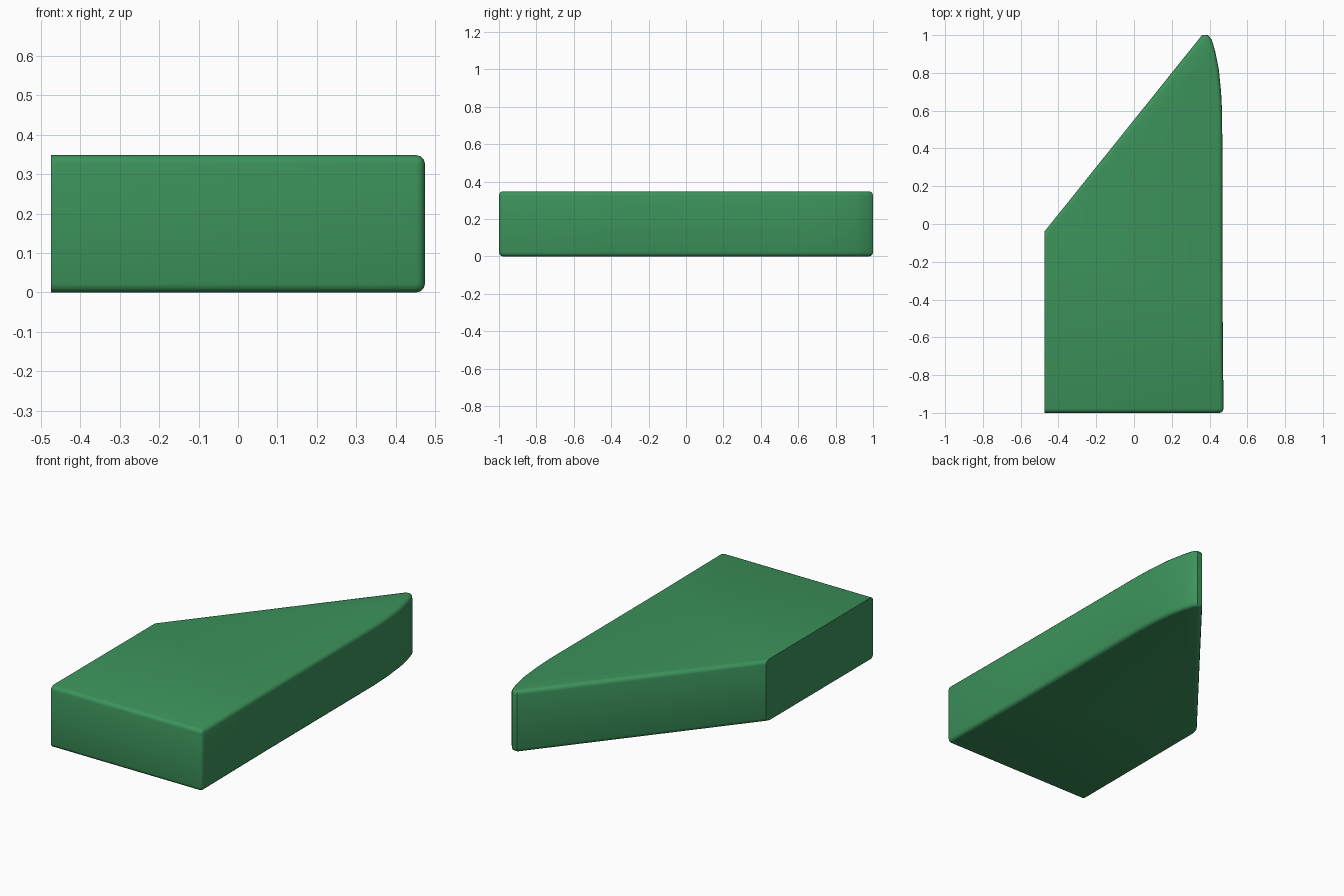
import bpy, bmesh

if "Cube" in bpy.data.objects:
    bpy.data.objects.remove(bpy.data.objects["Cube"])

HEIGHT, CUT_X, BEVEL = 0.348, -0.474, 0.022

# Plan outline, run past the flat left side which is cut off later
outline = [(-0.62, -1.0), (0.474, -1.0), (0.469, -0.42), (0.467, 0.58),
           (0.461, 0.70), (0.449, 0.82), (0.431, 0.91), (0.412, 0.975),
           (0.392, 1.0), (0.360, 1.0), (-0.62, -0.222)]

# Slab extruded from the outline
bm = bmesh.new()
base = bm.faces.new([bm.verts.new((x, y, 0)) for x, y in outline])
res = bmesh.ops.extrude_face_region(bm, geom=[base])
for v in res["geom"]:
    if isinstance(v, bmesh.types.BMVert):
        v.co.z = HEIGHT
bmesh.ops.recalc_face_normals(bm, faces=bm.faces)

# Round the rims and the front right upright corner
rims = [e for e in bm.edges
        if abs(e.verts[0].co.z - e.verts[1].co.z) < 1e-5
        or all(v.co.x > 0.4 and v.co.y < -0.9 for v in e.verts)]
bmesh.ops.bevel(bm, geom=rims, offset=BEVEL, offset_type='OFFSET',
                segments=3, profile=0.5, affect='EDGES', clamp_overlap=True)

# Slice off the left side, leaving a sharp flat face
cut = bmesh.ops.bisect_plane(bm, geom=bm.verts[:] + bm.edges[:] + bm.faces[:],
                             plane_co=(CUT_X, 0, 0), plane_no=(-1, 0, 0),
                             clear_outer=True)
edges = [g for g in cut["geom_cut"] if isinstance(g, bmesh.types.BMEdge)]
bmesh.ops.contextual_create(bm, geom=edges)
bmesh.ops.recalc_face_normals(bm, faces=bm.faces)

mesh = bpy.data.meshes.new("pointed_slab")
bm.to_mesh(mesh)
bm.free()
slab = bpy.data.objects.new("pointed_slab", mesh)
bpy.context.collection.objects.link(slab)

# Green finish
green = bpy.data.materials.new("green")
green.diffuse_color = (0.045, 0.29, 0.105, 1)
green.use_nodes = True
green.node_tree.nodes["Principled BSDF"].inputs["Base Color"].default_value = green.diffuse_color
mesh.materials.append(green)

# Smooth bevels, sharp cut side
bpy.context.view_layer.objects.active = slab
slab.select_set(True)
bpy.ops.object.shade_smooth_by_angle(angle=0.6)
